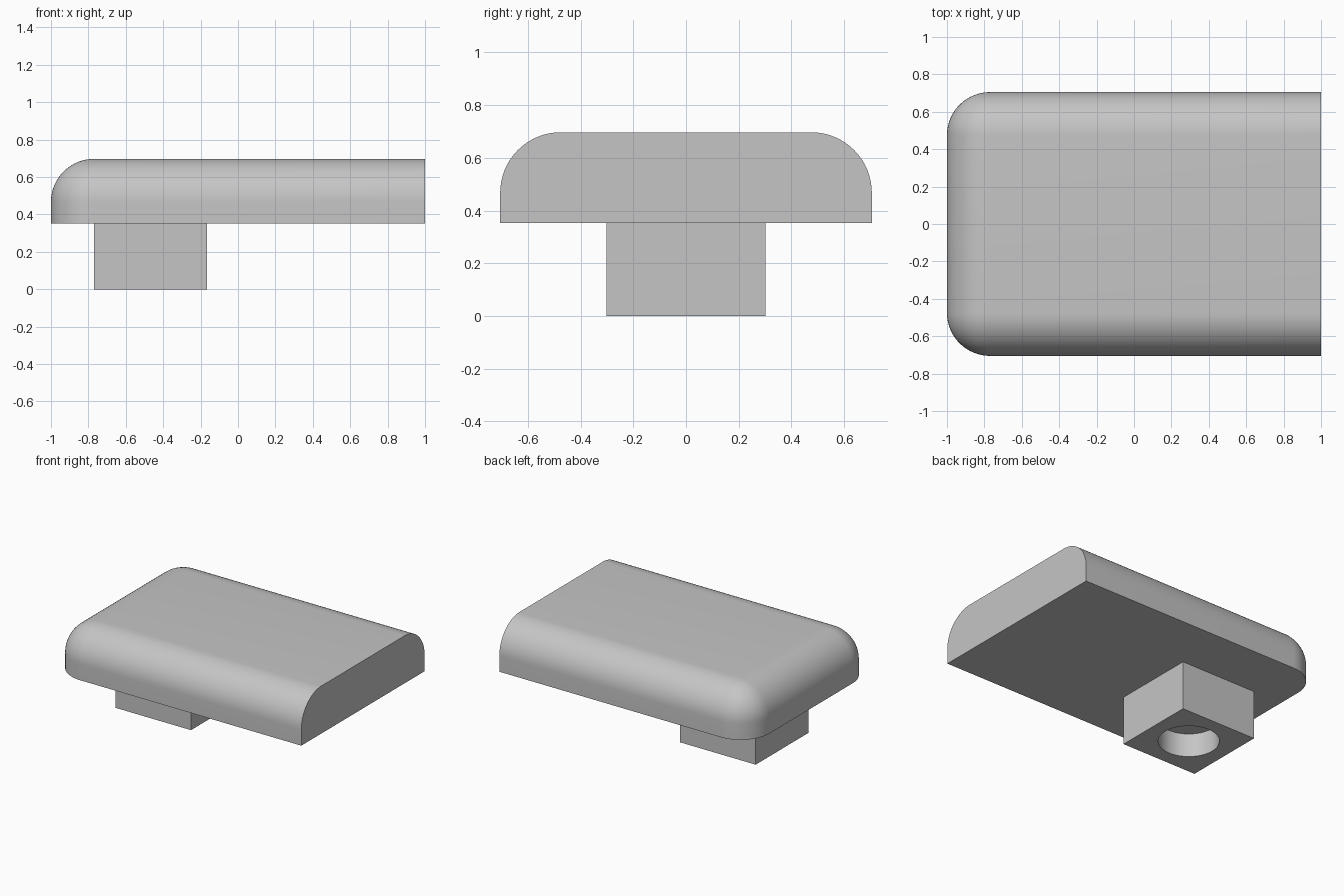
import bpy
import bmesh
import math
from mathutils import Matrix, Vector

default = bpy.data.objects.get("Cube")
if default:
    bpy.data.objects.remove(default, do_unlink=True)

LENGTH, HALF_WIDTH = 2.0, 0.705
UNDERSIDE, TOP = 0.353, 0.697
RADIUS = 0.23
PEG_X, PEG_SIZE = -0.467, 0.605
HOLE_RADIUS, HOLE_DEPTH = 0.2, 0.17

grey = bpy.data.materials.new("plain_grey")
grey.use_nodes = True
colour = (0.56, 0.56, 0.56, 1)
grey.diffuse_color = colour
grey.node_tree.nodes["Principled BSDF"].inputs["Base Color"].default_value = colour


def box(bm, low, high):
    low, high = Vector(low), Vector(high)
    place = Matrix.Translation((low + high) / 2) @ Matrix.Diagonal((*(high - low), 1))
    bmesh.ops.create_cube(bm, size=1, matrix=place)


def finish(name, bm):
    mesh = bpy.data.meshes.new(name)
    bm.to_mesh(mesh)
    bm.free()
    mesh.materials.append(grey)
    obj = bpy.data.objects.new(name, mesh)
    bpy.context.collection.objects.link(obj)
    return obj


def activate(obj):
    bpy.ops.object.select_all(action="DESELECT")
    obj.select_set(True)
    bpy.context.view_layer.objects.active = obj


# Slab: rounded on the top and on three sides, square at the +x end
bm = bmesh.new()
box(bm, (-LENGTH / 2, -HALF_WIDTH, UNDERSIDE), (LENGTH / 2, HALF_WIDTH, TOP))
rounded = []
for edge in bm.edges:
    a, b = (v.co for v in edge.verts)
    on_underside = max(a.z, b.z) < TOP - 0.01
    on_square_end = min(a.x, b.x) > 0
    if not on_underside and not on_square_end:
        rounded.append(edge)
bmesh.ops.bevel(bm, geom=rounded, offset=RADIUS, offset_type="OFFSET",
                segments=16, profile=0.5, affect="EDGES")
slab = finish("rounded_slab", bm)

# Square peg under the slab
bm = bmesh.new()
half = PEG_SIZE / 2
box(bm, (PEG_X - half, -half, 0), (PEG_X + half, half, UNDERSIDE))
peg = finish("square_peg", bm)

# Blind round hole in the bottom of the peg
bm = bmesh.new()
bmesh.ops.create_cone(bm, cap_ends=True, segments=64, radius1=HOLE_RADIUS,
                      radius2=HOLE_RADIUS, depth=2 * HOLE_DEPTH,
                      matrix=Matrix.Translation((PEG_X, 0, 0)))
cutter = finish("hole_cutter", bm)
cutter.hide_render = True
cut = peg.modifiers.new("hole", "BOOLEAN")
cut.operation = "DIFFERENCE"
cut.solver = "EXACT"
cut.object = cutter
activate(peg)
bpy.ops.object.modifier_apply(modifier=cut.name)
bpy.data.objects.remove(cutter, do_unlink=True)

for part in (slab, peg):
    activate(part)
    bpy.ops.object.shade_smooth_by_angle(angle=math.radians(30))
